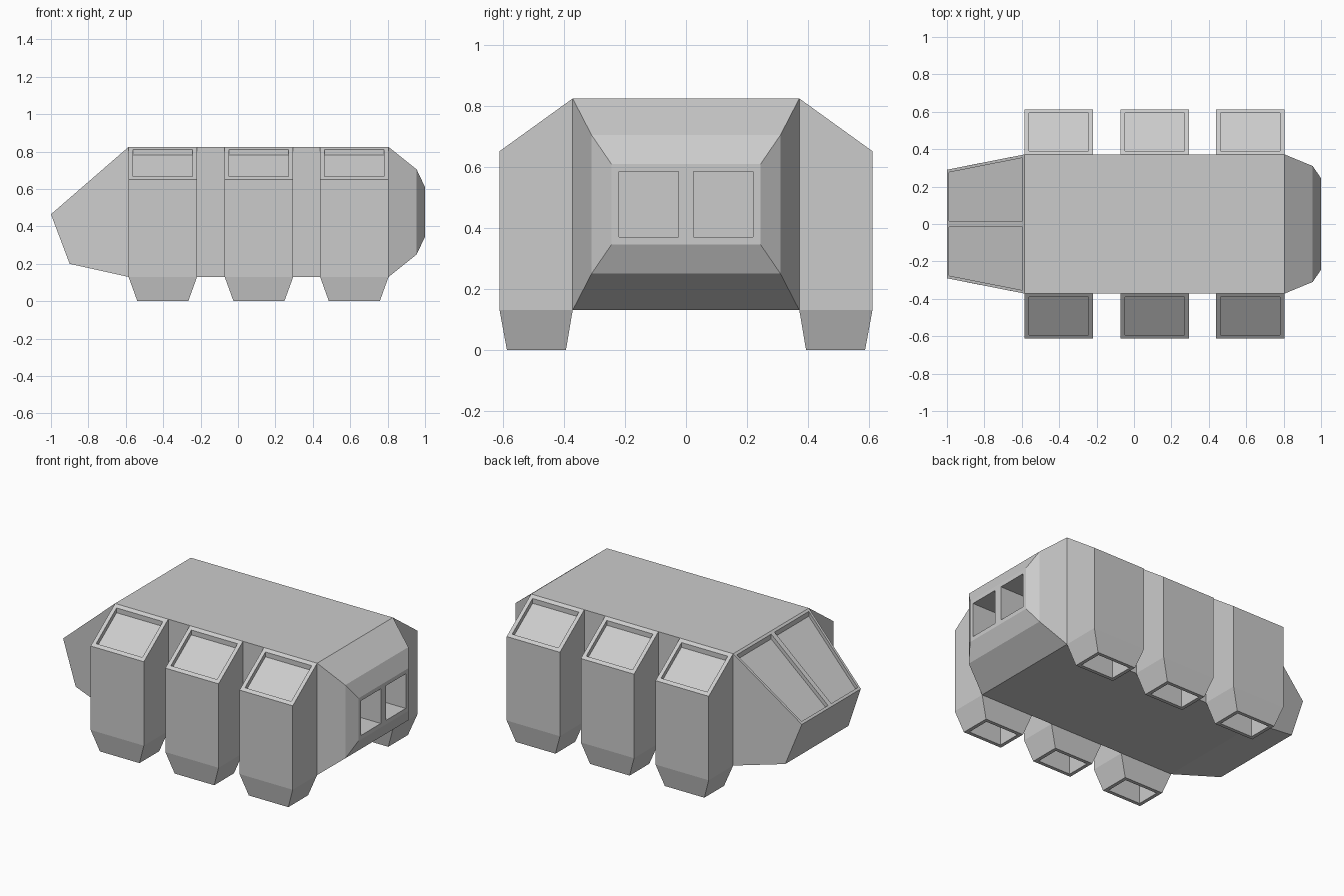
import bpy, bmesh
from mathutils import Vector

if "Cube" in bpy.data.objects:
    bpy.data.objects.remove(bpy.data.objects["Cube"])


def loft(bm, rings):
    """Skin a list of point rings; returns the vertex rings."""
    vs = [[bm.verts.new(p) for p in r] for r in rings]
    for a, b in zip(vs, vs[1:]):
        n = len(a)
        for i in range(n):
            bm.faces.new((a[i], a[(i + 1) % n], b[(i + 1) % n], b[i]))
    return vs


def recess(bm, face, rim, move):
    """Inset a face and push its middle along a vector."""
    bmesh.ops.inset_individual(bm, faces=[face], thickness=rim, depth=0,
                               use_even_offset=True)
    inner = bmesh.ops.extrude_discrete_faces(bm, faces=[face])["faces"][0]
    bmesh.ops.translate(bm, verts=list(inner.verts), vec=Vector(move))


def finish(bm, name):
    bmesh.ops.recalc_face_normals(bm, faces=bm.faces[:])
    me = bpy.data.meshes.new(name)
    bm.to_mesh(me)
    bm.free()
    ob = bpy.data.objects.new(name, me)
    bpy.context.collection.objects.link(ob)
    return ob


# Hull: cross-sections split down the middle, (bottom x, y, z), (top x, y, z)
sections = [
    ((-0.90, 0.31, 0.20), (-1.00, 0.29, 0.465)),
    ((-0.585, 0.372, 0.13), (-0.585, 0.372, 0.825)),
    ((0.805, 0.372, 0.13), (0.805, 0.372, 0.825)),
    ((0.955, 0.31, 0.25), (0.955, 0.31, 0.705)),
    ((1.00, 0.245, 0.345), (1.00, 0.245, 0.61)),
]
bm = bmesh.new()
rings = loft(bm, [[(bx, -by, bz), (bx, 0, bz), (bx, by, bz),
                   (tx, ty, tz), (tx, 0, tz), (tx, -ty, tz)]
                  for (bx, by, bz), (tx, ty, tz) in sections])
nose, tail = rings[0], rings[-1]
bm.faces.new(nose)
exhausts = [bm.faces.new([tail[i] for i in ids])
            for ids in ((0, 1, 4, 5), (1, 2, 3, 4))]
windows = [f for f in bm.faces if nose[4] in f.verts
           and rings[1][4] in f.verts]
bm.normal_update()
for f in windows:                       # cockpit windows
    recess(bm, f, 0.016, (0, 0, -0.03))
for f in exhausts:                      # rear exhaust openings
    recess(bm, f, 0.025, (-0.2, 0, 0))
finish(bm, "hull")

# Side thruster pods with sloped top intake and tapered open nozzle
for n, cx in enumerate((-0.402, 0.112, 0.622)):
    bm = bmesh.new()

    def rect(hx, y0, y1, z0, z1):
        return [(cx - hx, y0, z0), (cx + hx, y0, z0),
                (cx + hx, y1, z1), (cx - hx, y1, z1)]

    r = loft(bm, [rect(0.136, -0.588, -0.394, 0, 0),
                  rect(0.183, -0.612, -0.372, 0.13, 0.13),
                  rect(0.183, -0.612, -0.372, 0.652, 0.825)])
    bottom, top = bm.faces.new(r[0]), bm.faces.new(r[-1])
    bm.normal_update()
    recess(bm, top, 0.024, (0, 0, -0.03))
    recess(bm, bottom, 0.022, (0, 0, 0.13))
    pod = finish(bm, f"thruster_pod_{n + 1}")
    mirror = pod.modifiers.new("Mirror", 'MIRROR')
    mirror.use_axis = (False, True, False)
    mirror.use_mirror_merge = False
